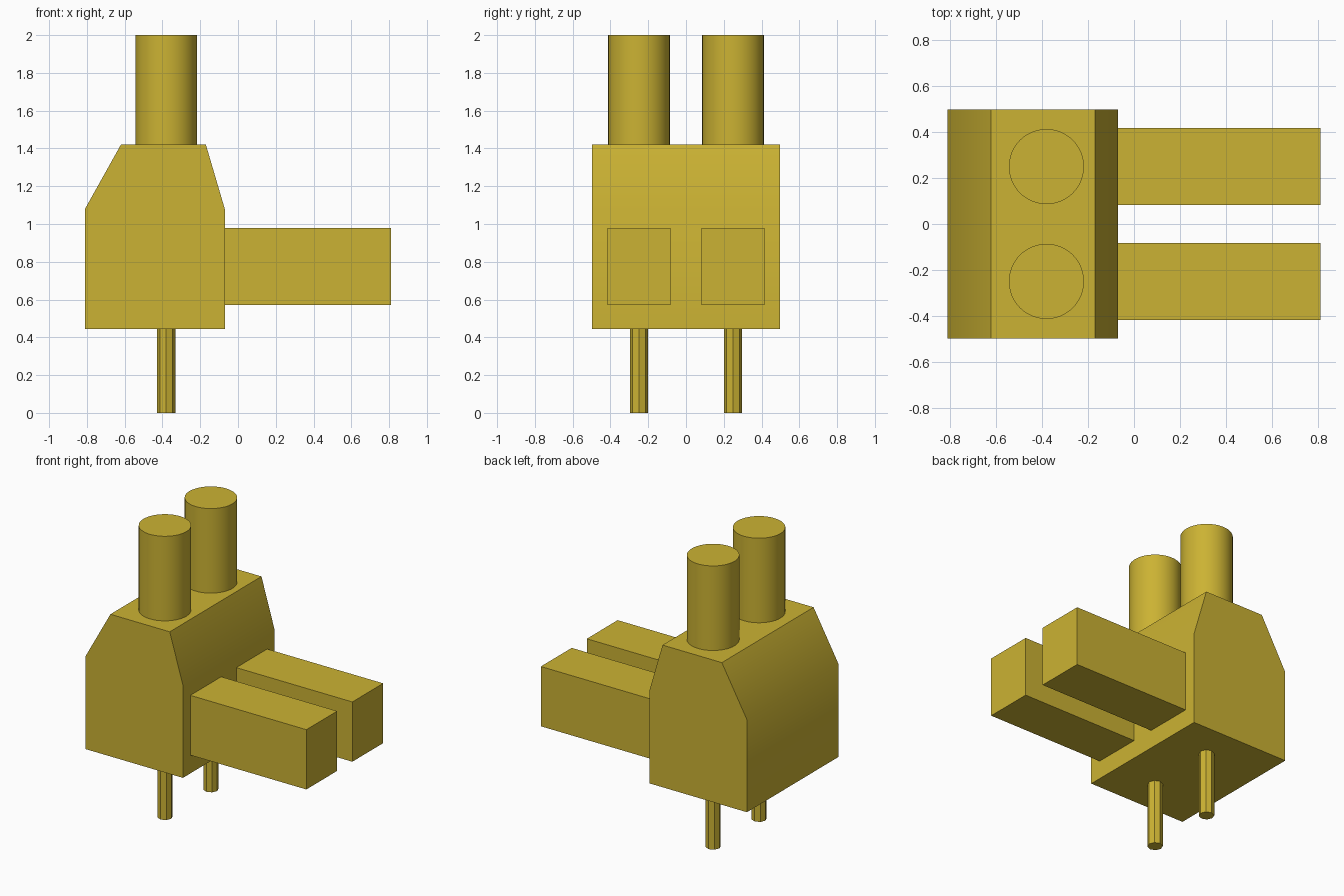
import bpy, bmesh, math

if "Cube" in bpy.data.objects:
    bpy.data.objects.remove(bpy.data.objects["Cube"])

brass = bpy.data.materials.new("mustard_yellow")
brass.diffuse_color = (0.60, 0.448, 0.033, 1)
brass.use_nodes = True
brass.node_tree.nodes["Principled BSDF"].inputs["Base Color"].default_value = brass.diffuse_color


def finish(obj, name, smooth=True):
    obj.name = name
    obj.data.materials.append(brass)
    if smooth:
        bpy.ops.object.select_all(action='DESELECT')
        obj.select_set(True)
        bpy.context.view_layer.objects.active = obj
        bpy.ops.object.shade_smooth_by_angle(angle=math.radians(35))


def cylinder(name, x, y, z0, z1, radius, sides):
    bpy.ops.mesh.primitive_cylinder_add(vertices=sides, radius=radius, depth=z1 - z0,
                                        location=(x, y, (z0 + z1) / 2))
    finish(bpy.context.object, name)


def box(name, x0, x1, y0, y1, z0, z1):
    bpy.ops.mesh.primitive_cube_add(size=1, location=((x0 + x1) / 2, (y0 + y1) / 2, (z0 + z1) / 2))
    obj = bpy.context.object
    obj.scale = (x1 - x0, y1 - y0, z1 - z0)
    finish(obj, name, smooth=False)


# Housing: tapered side profile extruded along y
profile = [(-0.81, 0.445), (-0.07, 0.445), (-0.07, 1.08),
           (-0.17, 1.42), (-0.62, 1.42), (-0.81, 1.08)]
bm = bmesh.new()
face = bm.faces.new([bm.verts.new((x, -0.497, z)) for x, z in profile])
ext = bmesh.ops.extrude_face_region(bm, geom=[face])
bmesh.ops.translate(bm, vec=(0, 0.994, 0),
                    verts=[v for v in ext["geom"] if isinstance(v, bmesh.types.BMVert)])
bmesh.ops.recalc_face_normals(bm, faces=bm.faces)
mesh = bpy.data.meshes.new("housing")
bm.to_mesh(mesh)
bm.free()
housing = bpy.data.objects.new("housing", mesh)
bpy.context.collection.objects.link(housing)
finish(housing, "housing")

# Paired parts: upper posts, lower octagonal pins, horizontal blades
for side, y in (("front", -0.249), ("back", 0.249)):
    cylinder(side + "_post", -0.38, y, 1.42, 2.0, 0.163, 48)
    cylinder(side + "_pin", -0.38, y, 0.0, 0.445, 0.048, 8)
    box(side + "_blade", -0.07, 0.81, y - 0.167, y + 0.167, 0.57, 0.98)
